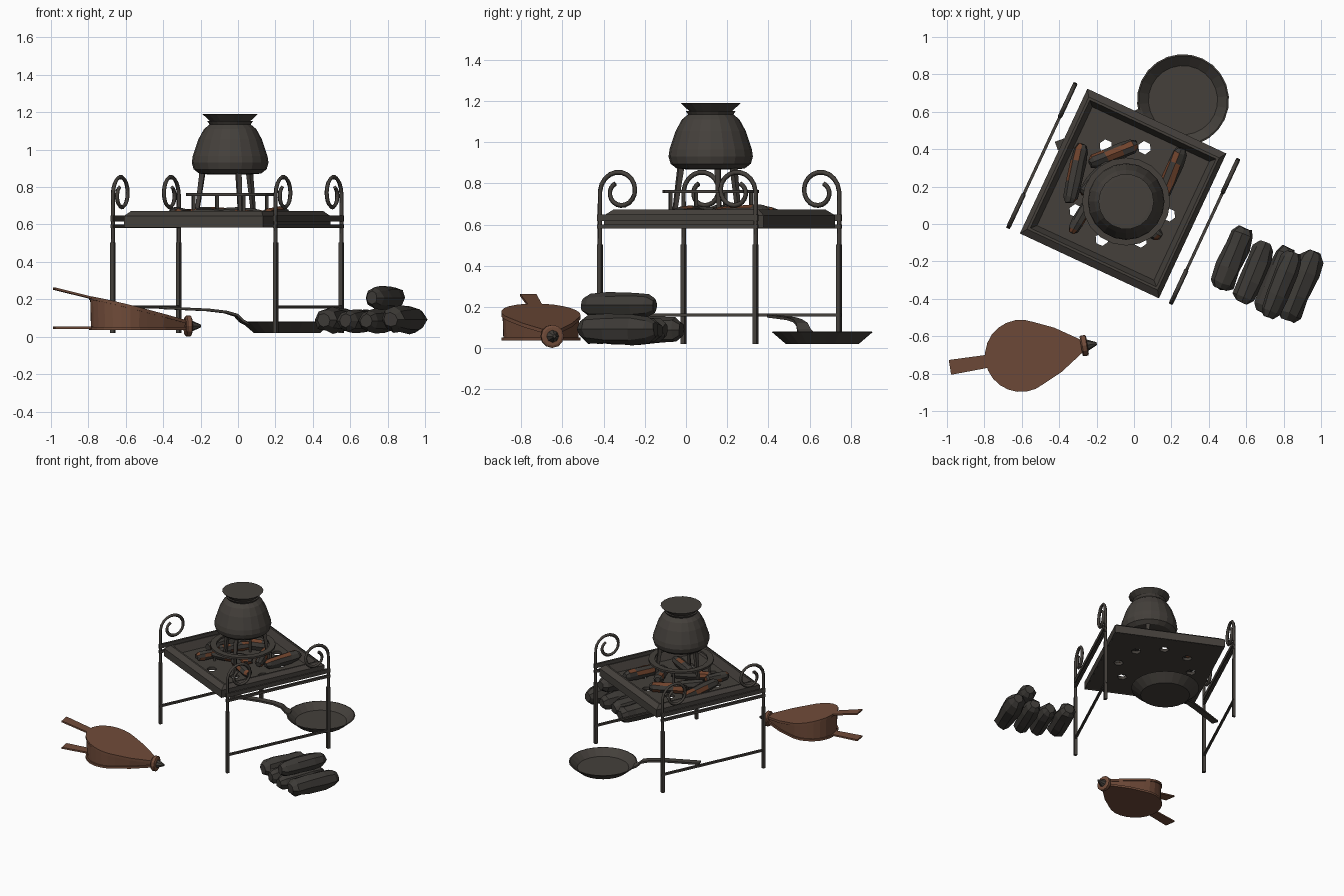
import bpy, bmesh, math, random
from mathutils import Matrix, Vector

if "Cube" in bpy.data.objects:
    bpy.data.objects.remove(bpy.data.objects["Cube"])
random.seed(4)
T, R = Matrix.Translation, Matrix.Rotation
rad = math.radians


def material(name, r, g, b):
    m = bpy.data.materials.new(name)
    m.diffuse_color = (r, g, b, 1)
    m.use_nodes = True
    m.node_tree.nodes["Principled BSDF"].inputs["Base Color"].default_value = m.diffuse_color
    return m


IRON = material("dark_iron", .058, .051, .044)
CHAR = material("charred_wood", .046, .042, .037)
WOOD = material("brown_leather", .165, .072, .042)
EMBER = material("ember_brown", .16, .055, .025)

# Table frame: turned 25 degrees clockwise about its centre
TABLE = T((-.058, .163, 0)) @ R(rad(-25), 4, 'Z')


def finish(name, bm, mat, M=Matrix()):
    bmesh.ops.recalc_face_normals(bm, faces=bm.faces)
    me = bpy.data.meshes.new(name)
    bm.to_mesh(me)
    bm.free()
    ob = bpy.data.objects.new(name, me)
    bpy.context.collection.objects.link(ob)
    me.materials.append(mat)
    ob.matrix_world = M
    return ob


def loft(name, rings, mat, M=Matrix(), cap=True, closed=False):
    """Skin a list of equally long point rings."""
    bm = bmesh.new()
    vs = [[bm.verts.new(p) for p in ring] for ring in rings]
    n = len(vs[0])
    pairs = list(zip(vs, vs[1:])) + ([(vs[-1], vs[0])] if closed else [])
    for a, b in pairs:
        for i in range(n):
            j = (i + 1) % n
            bm.faces.new((a[i], a[j], b[j], b[i]))
    if cap and not closed:
        bm.faces.new(vs[0])
        bm.faces.new(vs[-1])
    return finish(name, bm, mat, M)


def lathe(name, profile, sides, mat, M=Matrix(), jitter=0, **kw):
    rings = []
    for r, z in profile:
        ring = []
        for i in range(sides):
            a = 2 * math.pi * i / sides
            k = r * (1 + random.uniform(-jitter, jitter))
            ring.append((k * math.cos(a), k * math.sin(a), z + random.uniform(-jitter, jitter) * .05))
        rings.append(ring)
    return loft(name, rings, mat, M, **kw)


def box(name, lo, hi, mat, M=Matrix()):
    rings = [[(lo[0], lo[1], z), (hi[0], lo[1], z), (hi[0], hi[1], z), (lo[0], hi[1], z)]
             for z in (lo[2], hi[2])]
    return loft(name, rings, mat, M)


def curve_mesh(name, splines, mat, M, dims='3D', **kw):
    cu = bpy.data.curves.new(name, 'CURVE')
    cu.dimensions = dims
    for k, v in kw.items():
        setattr(cu, k, v)
    for pts in splines:
        s = cu.splines.new('POLY')
        s.points.add(len(pts) - 1)
        for p, q in zip(s.points, pts):
            p.co = (*q, 1)
        s.use_cyclic_u = dims == '2D'
    me_ob = bpy.data.objects.new(name, cu)
    bpy.context.collection.objects.link(me_ob)
    cu.materials.append(mat)
    me_ob.matrix_world = M
    bpy.ops.object.select_all(action='DESELECT')
    me_ob.select_set(True)
    bpy.context.view_layer.objects.active = me_ob
    bpy.ops.object.convert(target='MESH')


# Side frames: legs ending in scrolls, plus rails
for su, side in ((-1, "left"), (1, "right")):
    u = su * .48
    for sv, end in ((-1, "front"), (1, "back")):
        path = [(u, sv * .417, .5), (u, sv * .417, .7)]
        for i in range(23):
            a = rad(i * 19)
            r = .107 - .062 * i / 22
            path.append((u, sv * (.31 + r * math.cos(a)), .76 + r * math.sin(a)))
        curve_mesh(f"{side}_{end}_scroll", [path], IRON, TABLE,
                   bevel_depth=.012, bevel_resolution=0, use_fill_caps=True)
        v = sv * .417
        box(f"{side}_{end}_leg", (u - .011, v - .011, .02), (u + .011, v + .011, .503), IRON, TABLE)
    for nm, z, h in (("stretcher", .16, .008), ("lower_rail", .59, .01), ("upper_rail", .633, .016)):
        box(f"{side}_{nm}", (u - .008, -.43, z - h), (u + .008, .43, z + h), IRON, TABLE)

# Fire tray: pierced floor and raised rim
floor = [[(x, y, 0) for x, y in ((-.4, -.415), (.4, -.415), (.4, .415), (-.4, .415))]]
for k in range(8):
    a = rad(45 * k)
    floor.append([(.27 * math.cos(a) + .036 * math.cos(rad(60 * i)),
                   .27 * math.sin(a) + .036 * math.sin(rad(60 * i)), 0) for i in range(6)])
curve_mesh("tray_floor", floor, IRON, TABLE @ T((0, 0, .6)), dims='2D', fill_mode='BOTH', extrude=.012)
rim = [(.41, .427, .585), (.41, .427, .645), (.385, .39, .672), (.372, .377, .672), (.345, .35, .612)]
loft("tray_rim", [[(-a, -b, z), (a, -b, z), (a, b, z), (-a, b, z)] for a, b, z in rim],
     IRON, TABLE, closed=True)

# Trivet ring and its short legs
POT = T((-.042, .12, 0))
lathe("trivet_ring", [(.235, .753), (.235, .768), (.19, .768), (.19, .753)], 20, IRON, POT, closed=True)
for k in range(4):
    box("trivet_leg", (.2, -.008, .6), (.216, .008, .755), IRON, POT @ R(rad(20 + 90 * k), 4, 'Z'))

# Cooking pot with flared lid and three splayed legs
lathe("pot_body", [(.12, .868), (.165, .872), (.195, .895), (.205, .93), (.2, .965), (.17, 1.055),
                   (.14, 1.11), (.11, 1.135), (.122, 1.152), (.105, 1.152)], 20, IRON, POT)
lathe("pot_lid", [(.105, 1.15), (.135, 1.178), (.148, 1.19), (.13, 1.191)], 18, IRON, POT)
for k in range(3):
    rings = [[(x + dx * w, dy * w, z) for dx, dy in ((-1, -1), (1, -1), (1, 1), (-1, 1))]
             for x, z, w in ((.19, .612, .009), (.15, .89, .014))]
    loft("pot_leg", rings, IRON, POT @ R(rad(167 + 120 * k), 4, 'Z'))

# Frying pan and its handle
PAN = T((.262, .662, 0)) @ R(math.atan2(-.34, -.94), 4, 'Z')
lathe("pan_bowl", [(.178, .02), (.246, .078), (.238, .08), (.185, .032)], 24, IRON, PAN)
grip = [(.225, .068), (.26, .085), (.29, .115), (.35, .132), (.45, .143), (.72, .155)]
loft("pan_handle", [[(x, -w, z - .007), (x, w, z - .007), (x, w, z + .007), (x, -w, z + .007)]
                    for (x, z), w in zip(grip, (.04, .035, .03, .024, .024, .024))], IRON, PAN)

# Bellows: teardrop boards, leather body, handles and nozzle
BEL = T((-.604, -.705, 0)) @ R(rad(9.2), 4, 'Z')


def teardrop(scale, zf):
    pts = [(.193 * math.cos(rad(a)), .193 * math.sin(rad(a))) for a in range(60, 301, 15)]
    pts += [(.2, -.12), (.335, -.03), (.335, .03), (.2, .12)]
    return [(x * scale, y * scale, zf(x * scale)) for x, y in pts]


def slope(d):
    return lambda s: .169 - .245 * s + d


def level(z):
    return lambda s: z


loft("bellows_leather", [teardrop(.95, level(.05)), teardrop(.97, slope(-.016))], WOOD, BEL)
loft("bellows_top_board", [teardrop(1, slope(-.018)), teardrop(1, slope(0))], WOOD, BEL)
loft("bellows_bottom_board", [teardrop(1, level(.036)), teardrop(1, level(.052))], WOOD, BEL)
for nm, f in (("top", slope(-.012)), ("bottom", level(.042))):
    loft(f"bellows_{nm}_handle",
         [[(s, -w, f(s)), (s, w, f(s)), (s, w, f(s) + .012), (s, -w, f(s) + .012)]
          for s, w in ((-.385, .04), (-.15, .034))], WOOD, BEL)
NOZ = BEL @ T((.31, 0, .057)) @ R(rad(90), 4, 'Y')
lathe("nozzle_collar", [(.05, .015), (.056, .022), (.056, .045), (.045, .05)], 12, WOOD, NOZ)
lathe("nozzle_tip", [(.03, .05), (.008, .1)], 8, IRON, NOZ)


def log(name, x, y, z, length, r, angle, mat, tilt=0):
    prof = [(r * k, length * s) for k, s in
            ((.55, -.5), (.92, -.41), (1.02, -.15), (1.02, .2), (.92, .41), (.55, .5))]
    M = T((x, y, z)) @ R(rad(angle), 4, 'Z') @ R(rad(90 + tilt), 4, 'Y')
    return lathe(name, prof, 8, mat, M, jitter=.12)


# Log pile beside the table
for x, y, z, n, r in ((.525, -.185, .088, .35, .067), (.64, -.26, .085, .34, .063),
                      (.755, -.3, .085, .37, .063), (.89, -.33, .092, .39, .07),
                      (.785, -.325, .208, .37, .06)):
    log("pile_log", x, y, z, n, r, 68, CHAR)

# Burning logs in the tray, with a few glowing brown faces
for x, y, n, r, a in ((-.31, .27, .32, .04, 78), (-.11, .375, .27, .04, 22), (.2, .27, .29, .042, 68),
                      (-.29, .03, .17, .035, 60), (-.2, .25, .24, .035, 50), (.03, .0, .26, .036, -30),
                      (-.12, .1, .3, .036, 20), (.06, .22, .22, .036, 110)):
    ob = log("burning_log", x, y, .65, n, r, a, CHAR, random.uniform(-4, 4))
    ob.data.materials.append(EMBER)
    for p in ob.data.polygons:
        if random.random() < .22:
            p.material_index = 1
